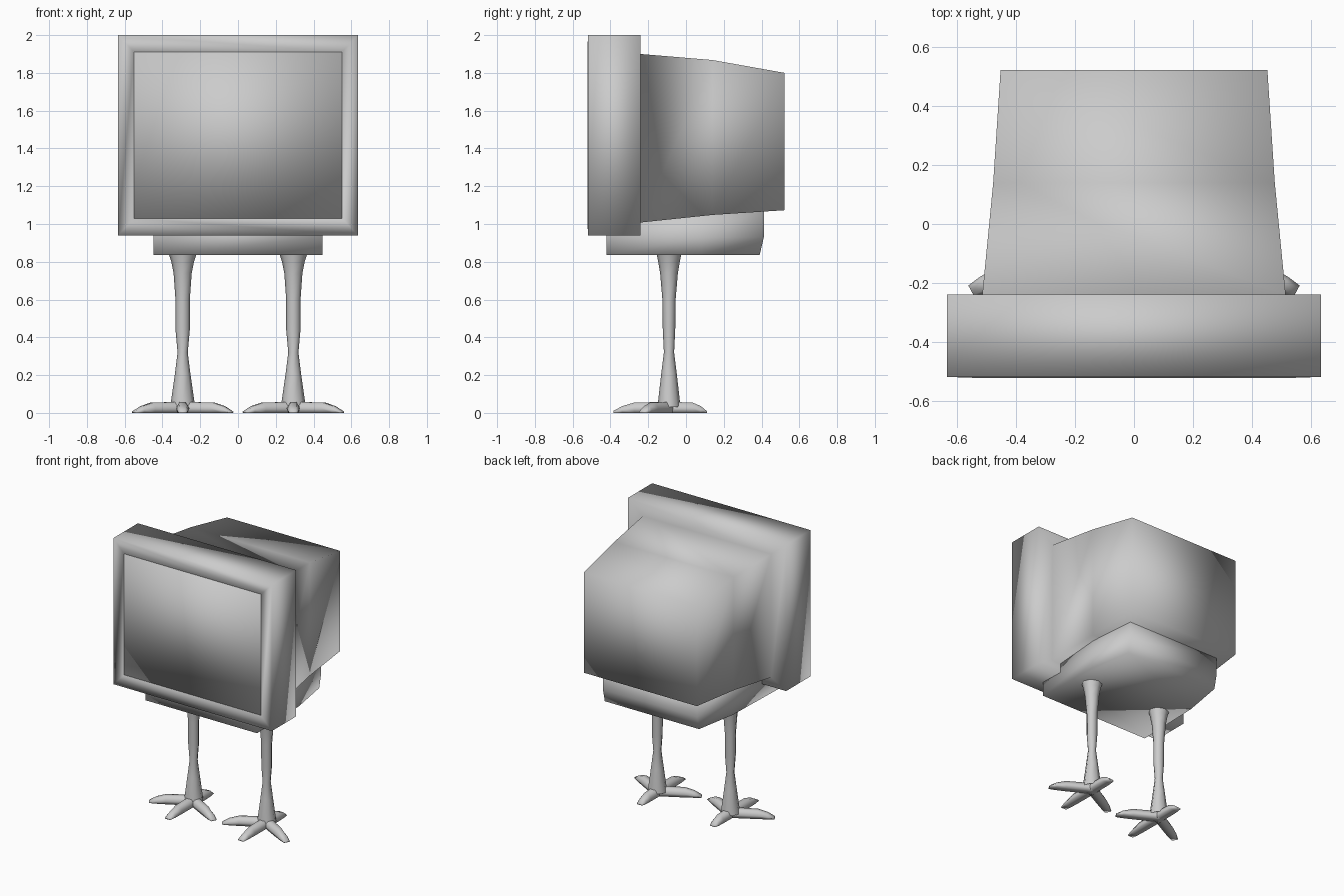
import bpy, bmesh, math
from mathutils import Vector

if "Cube" in bpy.data.objects:
    bpy.data.objects.remove(bpy.data.objects["Cube"])


def loft(name, rings, start_cap=True, end_cap=True):
    """Skin a smooth-shaded surface over a list of equal-length rings."""
    bm = bmesh.new()
    vs = [[bm.verts.new(p) for p in ring] for ring in rings]
    n = len(vs[0])
    for a, b in zip(vs, vs[1:]):
        for i in range(n):
            j = (i + 1) % n
            bm.faces.new((a[i], a[j], b[j], b[i]))
    if start_cap:
        bm.faces.new(vs[0][::-1])
    if end_cap:
        bm.faces.new(vs[-1])
    bmesh.ops.recalc_face_normals(bm, faces=bm.faces)
    for f in bm.faces:
        f.smooth = True
    me = bpy.data.meshes.new(name)
    bm.to_mesh(me)
    bm.free()
    ob = bpy.data.objects.new(name, me)
    bpy.context.collection.objects.link(ob)
    return ob


def rect(y, hx, z0, z1):
    """Upright rectangle at depth y."""
    return [(-hx, y, z0), (hx, y, z0), (hx, y, z1), (-hx, y, z1)]


# Television: one skin from the screen recess, round the frame, to the tapered back
OPENING = (0.55, 1.03, 1.91)
loft("casing", [rect(-0.49, *OPENING),
                rect(-0.522, *OPENING),
                rect(-0.519, 0.635, 0.94, 2.0),
                rect(-0.24, 0.635, 0.94, 2.0),
                rect(-0.24, 0.515, 1.008, 1.90),
                rect(0.14, 0.478, 1.048, 1.868),
                rect(0.522, 0.453, 1.073, 1.80)])

# Screen block filling the recess
loft("screen", [rect(-0.518, *OPENING), rect(-0.49, *OPENING)])


# Pedestal narrowing to the rear, its top sunk into the casing
def pedestal_ring(back, zs):
    half = [(0.447, -0.42, zs[0]), (0.432, 0.08, zs[1]), (0.378, back, zs[2])]
    return half + [(-x, y, z) for x, y, z in reversed(half)]


loft("pedestal", [pedestal_ring(0.39, (0.836,) * 3),
                  pedestal_ring(0.412, (0.93,) * 3),
                  pedestal_ring(0.412, (1.02, 1.06, 1.08))])

# Bird legs: shank profile (height, half width, half depth) and four toes
SHANK = [(0.03, 0.067, 0.060), (0.06, 0.062, 0.058), (0.20, 0.042, 0.042),
         (0.32, 0.027, 0.027), (0.44, 0.038, 0.033), (0.60, 0.038, 0.035),
         (0.74, 0.048, 0.047), (0.80, 0.060, 0.057), (0.84, 0.073, 0.065)]
# Toe sections (fraction of length, half width, top height)
TOE = [(0.0, 0.036, 0.058), (0.62, 0.034, 0.055),
       (0.84, 0.031, 0.036), (1.0, 0.024, 0.010)]
TOES = {"front_toe": (0, -0.295), "outer_toe": (0.258, -0.14),
        "inner_toe": (-0.258, -0.14), "back_toe": (0, 0.20)}
SECTION = [(-0.8, 0), (0.8, 0), (1, 0.45), (0.5, 1), (-0.5, 1), (-1, 0.45)]

for side, s in (("left", -1), ("right", 1)):
    foot = Vector((0.293 * s, -0.09, 0))
    loft(f"{side}_shank", [
        [(foot.x + rx * math.cos(k * math.tau / 8),
          foot.y + ry * math.sin(k * math.tau / 8), z) for k in range(8)]
        for z, rx, ry in SHANK], start_cap=False, end_cap=False)
    for toe, (dx, dy) in TOES.items():
        d = Vector((dx * s, dy, 0))
        across = Vector((-d.y, d.x, 0)).normalized()
        loft(f"{side}_{toe}", [
            [foot + d * f + across * (u * w) + Vector((0, 0, v * h))
             for u, v in SECTION] for f, w, h in TOE], start_cap=False)
